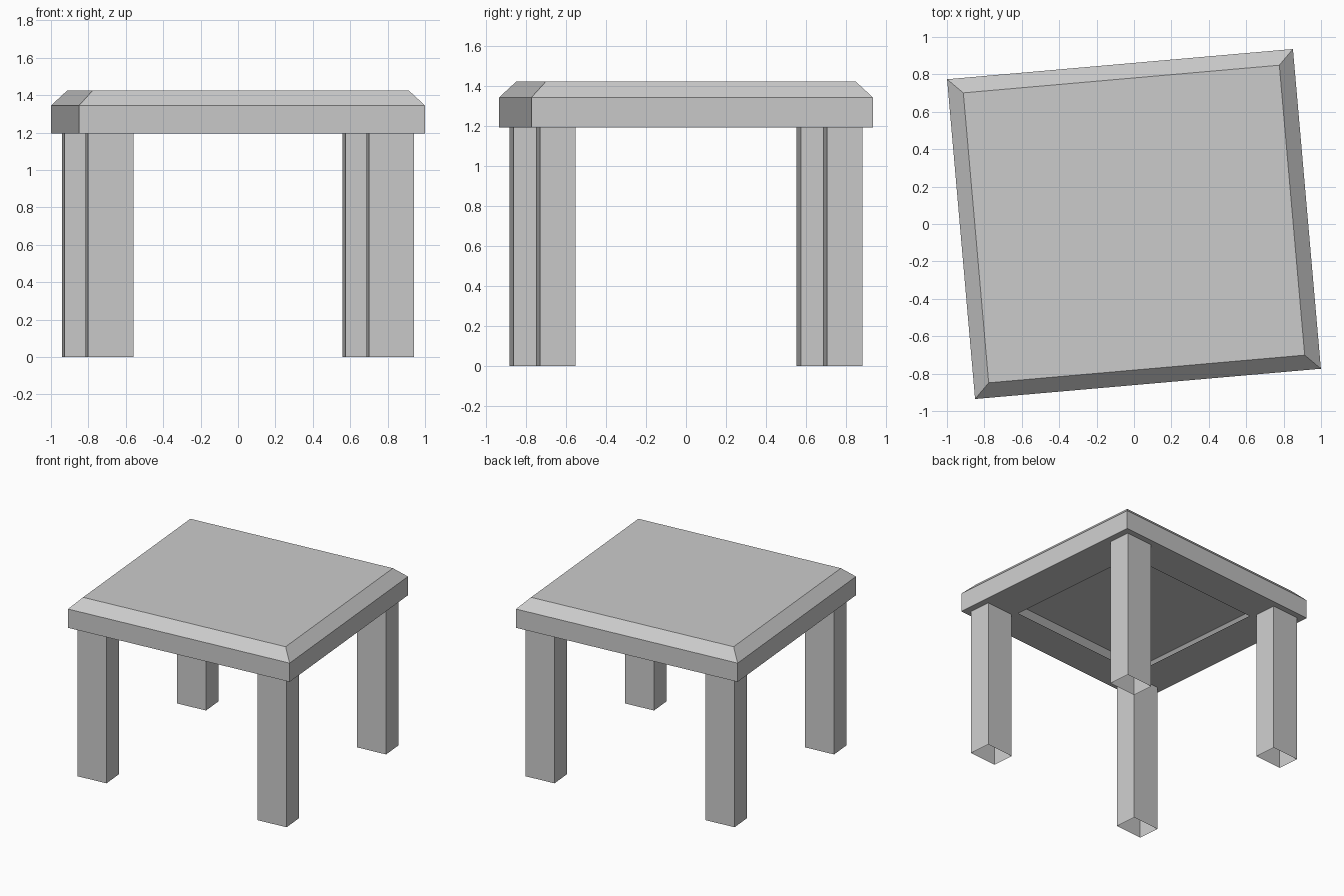
import bpy, bmesh, math
from mathutils import Matrix

if "Cube" in bpy.data.objects:
    bpy.data.objects.remove(bpy.data.objects["Cube"])

TURN = Matrix.Rotation(math.radians(5), 4, 'Z')   # whole table is turned slightly
Z_UNDER, Z_EDGE, Z_TOP = 1.195, 1.345, 1.425


def loft(name, rings, cap=False):
    """Stack rectangles (cx, cy, half_x, half_y, z), bridge them, optionally cap the last."""
    bm = bmesh.new()
    loops = [[bm.verts.new((cx + sx * hx, cy + sy * hy, z))
              for sx, sy in ((-1, -1), (1, -1), (1, 1), (-1, 1))]
             for cx, cy, hx, hy, z in rings]
    for low, high in zip(loops, loops[1:]):
        for i in range(4):
            j = (i + 1) % 4
            bm.faces.new((low[i], low[j], high[j], high[i]))
    if cap:
        bm.faces.new(loops[-1])
    bm.transform(TURN)
    mesh = bpy.data.meshes.new(name)
    bm.to_mesh(mesh)
    bm.free()
    obj = bpy.data.objects.new(name, mesh)
    bpy.context.collection.objects.link(obj)
    return obj


# Hollow table top: underside rim, edge band, chamfer, flat top
loft("table_top", [
    (0, 0, 0.612, 0.585, Z_UNDER),
    (0, 0, 0.928, 0.858, Z_UNDER),
    (0, 0, 0.928, 0.858, Z_EDGE),
    (0, 0, 0.848, 0.778, Z_TOP),
], cap=True)

# Four legs, open at the bottom
for side, sx in (("left", -1), ("right", 1)):
    for end, sy in (("front", -1), ("back", 1)):
        loft(f"{end}_{side}_leg", [
            (sx * 0.754, sy * 0.7215, 0.121, 0.089, 0),
            (sx * 0.754, sy * 0.7215, 0.121, 0.089, Z_UNDER),
        ])
